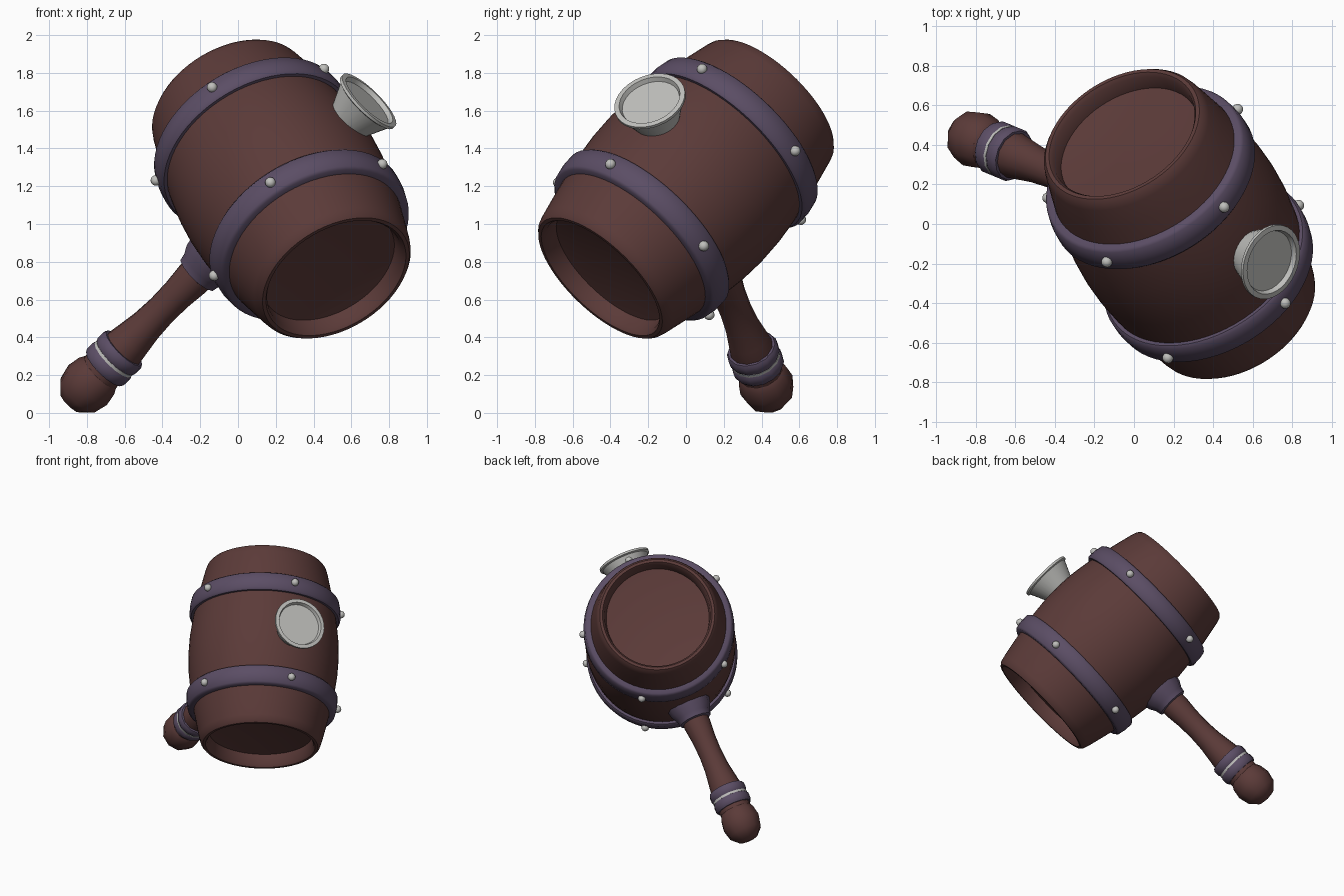
import bpy, bmesh, math
from mathutils import Matrix, Vector

if "Cube" in bpy.data.objects:
    bpy.data.objects.remove(bpy.data.objects["Cube"])

# frame: barrel axis N, spout direction E (handle runs along -E)
C = Vector((0.23, 0.0, 1.185))
N = Vector((-0.404, 0.635, 0.66)).normalized()
E = Vector((0.68, -0.287, 0.677))
E = (E - N * E.dot(N)).normalized()


def frame(z, x):
    y = z.cross(x)
    return Matrix.Translation(C) @ Matrix((x, y, z)).transposed().to_4x4()


BARREL, HANDLE, SPOUT = frame(N, E), frame(-E, N), frame(E, N)


def material(name, rgb):
    m = bpy.data.materials.new(name)
    m.diffuse_color = (*rgb, 1)
    m.use_nodes = True
    m.node_tree.nodes["Principled BSDF"].inputs["Base Color"].default_value = m.diffuse_color
    return m


WOOD = material("dark_wood", (0.105, 0.043, 0.04))
PURPLE = material("purple_metal", (0.105, 0.075, 0.13))
SILVER = material("silver", (0.52, 0.52, 0.50))


def finish(bm, name, mat, angle):
    bmesh.ops.recalc_face_normals(bm, faces=bm.faces)
    me = bpy.data.meshes.new(name)
    bm.to_mesh(me)
    bm.free()
    me.materials.append(mat)
    ob = bpy.data.objects.new(name, me)
    bpy.context.collection.objects.link(ob)
    bpy.ops.object.select_all(action='DESELECT')
    ob.select_set(True)
    bpy.context.view_layer.objects.active = ob
    bpy.ops.object.shade_smooth_by_angle(angle=math.radians(angle))
    return ob


def lathe(name, profile, mat, matrix, sides, closed=False, angle=45):
    """Revolve (radius, height) points around local z."""
    bm = bmesh.new()
    vs = [bm.verts.new((r, 0, t)) for r, t in profile]
    edges = [bm.edges.new(p) for p in zip(vs, vs[1:])]
    if closed:
        edges.append(bm.edges.new((vs[-1], vs[0])))
    bmesh.ops.spin(bm, geom=vs + edges, cent=(0, 0, 0), axis=(0, 0, 1),
                   angle=math.tau, steps=sides)
    bmesh.ops.remove_doubles(bm, verts=bm.verts, dist=1e-4)
    bm.transform(matrix)
    return finish(bm, name, mat, angle)


# barrel with rounded rims and recessed ends
half = [(0.555, 0), (0.549, 0.14), (0.533, 0.27), (0.508, 0.41), (0.478, 0.55),
        (0.453, 0.66), (0.442, 0.695), (0.425, 0.715), (0.405, 0.715),
        (0.39, 0.695), (0.38, 0.62), (0.25, 0.60), (0, 0.59)]
lathe("barrel", [(r, -t) for r, t in half[:0:-1]] + half, WOOD, BARREL, 64)

# hoops and their rivets
for side, label in ((-1, "lower"), (1, "upper")):
    hoop = [(0.49, 0.305), (0.545, 0.305), (0.558, 0.32), (0.556, 0.38),
            (0.545, 0.435), (0.53, 0.448), (0.48, 0.448)]
    lathe(label + "_hoop", [(r, side * t) for r, t in hoop], PURPLE, BARREL,
          64, closed=True)
    bm = bmesh.new()
    for k in range(5):
        a = k * math.tau / 5
        pos = Matrix.Translation((0.562 * math.cos(a), 0.562 * math.sin(a), side * 0.382))
        bmesh.ops.create_uvsphere(bm, u_segments=12, v_segments=8, radius=0.028,
                                  matrix=BARREL @ pos)
    finish(bm, label + "_rivets", SILVER, 60)

# handle: collar, shaft, twin rings with silver inlay, pommel
lathe("handle_collar", [(0.0, 0.5), (0.17, 0.5), (0.155, 0.575), (0.13, 0.62),
                        (0.122, 0.66), (0.09, 0.67)], PURPLE, HANDLE, 12)
lathe("handle_shaft", [(0.10, 0.6), (0.10, 0.70), (0.088, 0.82), (0.085, 0.94),
                       (0.092, 1.06), (0.108, 1.17), (0.12, 1.25), (0.12, 1.42)],
      WOOD, HANDLE, 12)
for i, s in enumerate((1.235, 1.318)):
    lathe("handle_ring_%d" % (i + 1),
          [(0.10, s), (0.13, s), (0.14, s + 0.018), (0.14, s + 0.055),
           (0.13, s + 0.073), (0.10, s + 0.073)], PURPLE, HANDLE, 14, closed=True)
lathe("handle_inlay", [(0.10, 1.305), (0.134, 1.305), (0.134, 1.321), (0.10, 1.321)],
      SILVER, HANDLE, 14, closed=True)
lathe("pommel", [(0.0, 1.38), (0.10, 1.385), (0.135, 1.45), (0.147, 1.52),
                 (0.128, 1.60), (0.075, 1.655), (0, 1.67)], WOOD, HANDLE, 10, angle=60)

# flared spout opposite the handle
lathe("spout", [(0.0, 0.53), (0.12, 0.53), (0.18, 0.665), (0.195, 0.672),
                (0.195, 0.688), (0.168, 0.69), (0.158, 0.665), (0, 0.665)],
      SILVER, SPOUT, 32, angle=30)
